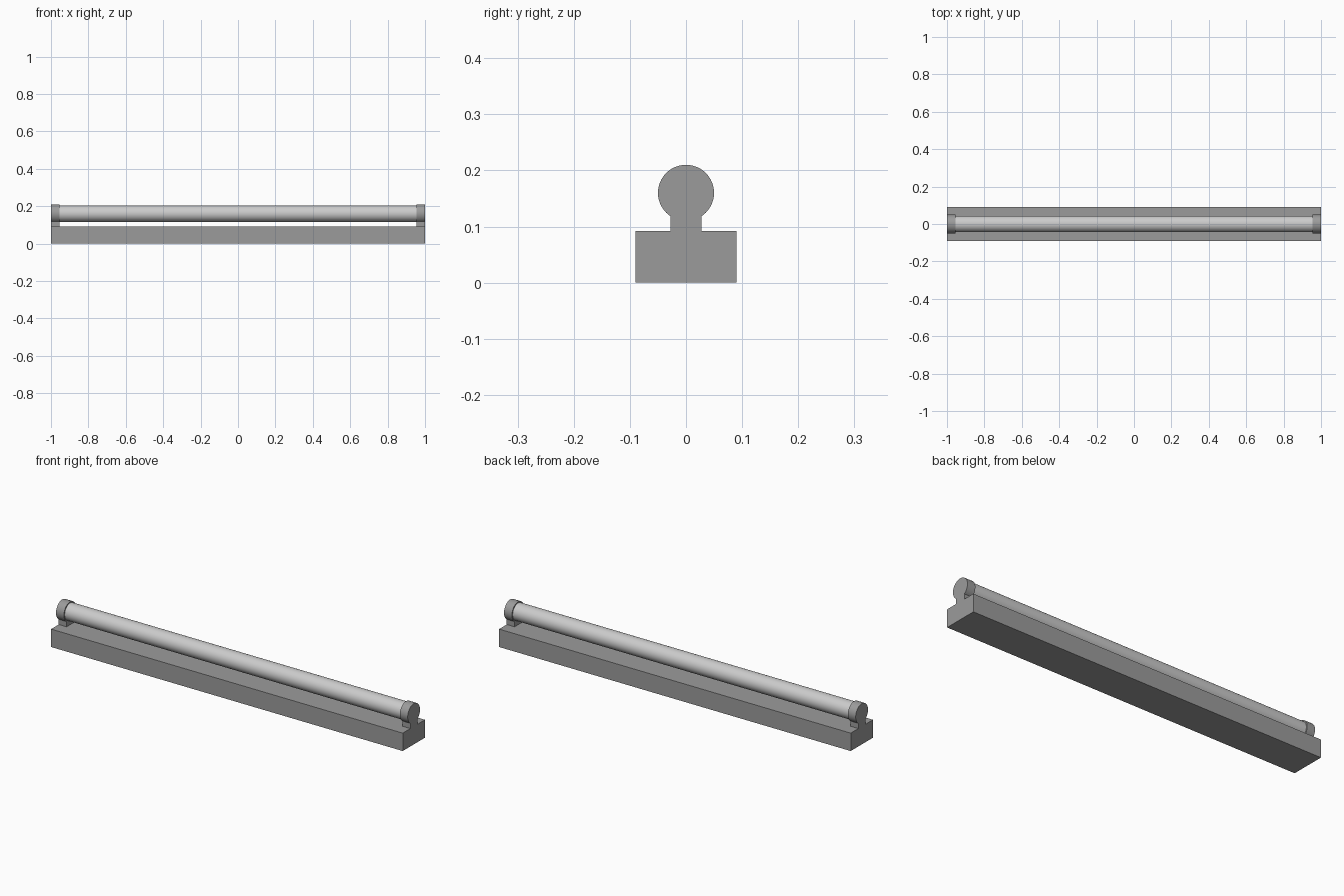
import bpy
from math import pi

if "Cube" in bpy.data.objects:
    bpy.data.objects.remove(bpy.data.objects["Cube"])

CAP_LEN = 0.045
AXIS_Z = 0.16


def grey(name, v):
    mat = bpy.data.materials.new(name)
    mat.diffuse_color = (v, v, v, 1)
    mat.use_nodes = True
    mat.node_tree.nodes["Principled BSDF"].inputs["Base Color"].default_value = mat.diffuse_color
    return mat


DARK = grey("dark_grey", 0.33)
LIGHT = grey("light_grey", 0.95)


def box(name, x0, x1, half_y, z0, z1, mat):
    bpy.ops.mesh.primitive_cube_add(size=1, location=((x0 + x1) / 2, 0, (z0 + z1) / 2))
    ob = bpy.context.object
    ob.name = name
    ob.scale = (x1 - x0, 2 * half_y, z1 - z0)
    bpy.ops.object.transform_apply(location=False, rotation=False, scale=True)
    ob.data.materials.append(mat)


def rod(name, x0, x1, radius, mat):
    bpy.ops.mesh.primitive_cylinder_add(
        vertices=48, radius=radius, depth=x1 - x0,
        location=((x0 + x1) / 2, 0, AXIS_Z), rotation=(0, pi / 2, 0))
    ob = bpy.context.object
    ob.name = name
    ob.data.materials.append(mat)
    bpy.ops.object.shade_smooth_by_angle()


# Long rectangular housing
box("housing", -1, 1, 0.09, 0, 0.092, DARK)

# Lamp tube, seated slightly inside the end caps
rod("tube", -0.965, 0.965, 0.044, LIGHT)

# End holders: round cap on a narrow neck
for side, s in (("left", -1), ("right", 1)):
    x0, x1 = sorted((s, s * (1 - CAP_LEN)))
    rod(side + "_cap", x0, x1, 0.05, DARK)
    box(side + "_neck", x0, x1, 0.028, 0.09, 0.125, DARK)
